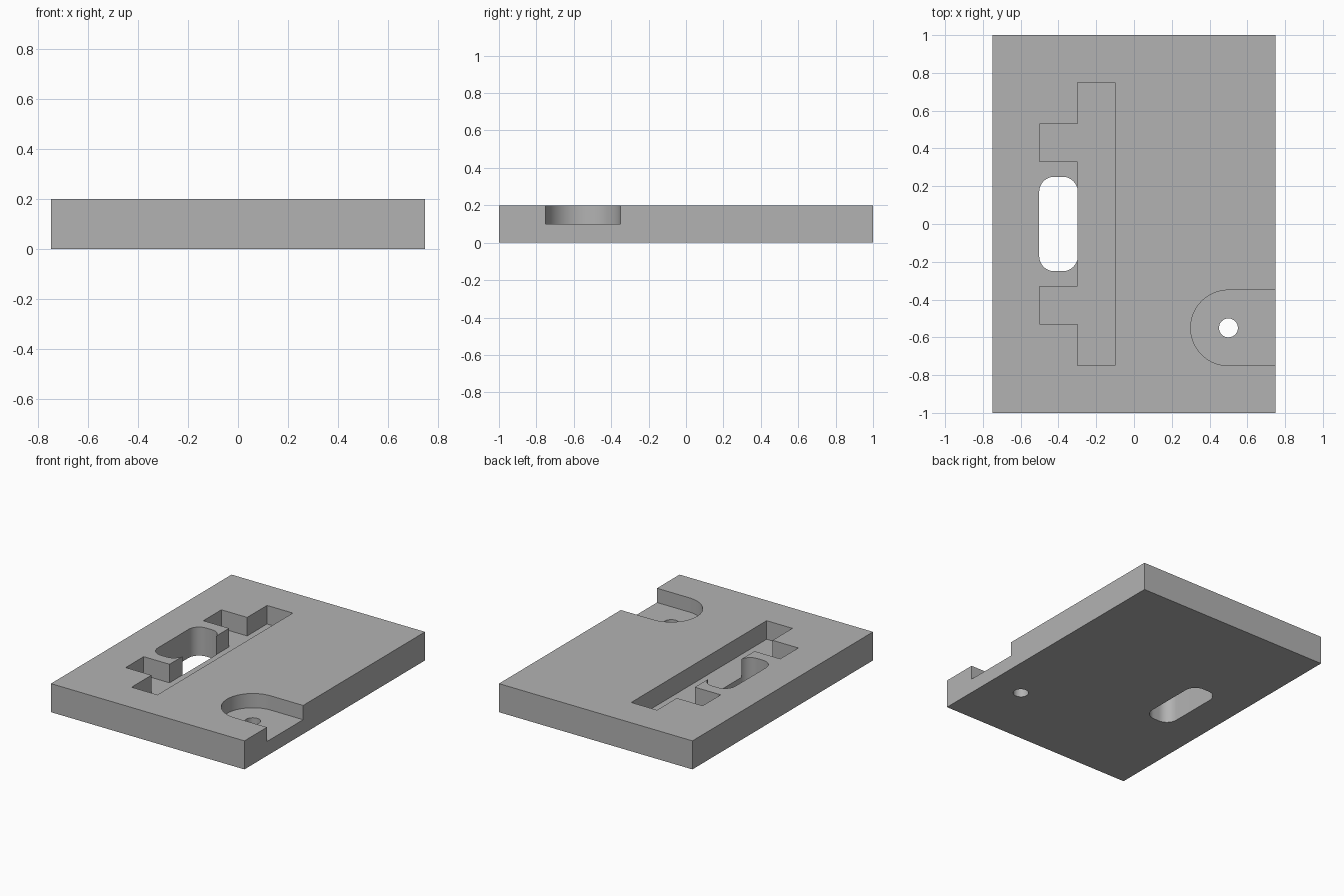
import bpy
import bmesh
from math import cos, sin, pi, radians

if "Cube" in bpy.data.objects:
    bpy.data.objects.remove(bpy.data.objects["Cube"], do_unlink=True)

THICK = 0.2
ABOVE = THICK + 0.1
BELOW = -0.1

grey = bpy.data.materials.new("plain_grey")
grey.use_nodes = True
colour = (0.45, 0.45, 0.45, 1)
grey.diffuse_color = colour
grey.node_tree.nodes["Principled BSDF"].inputs["Base Color"].default_value = colour


def prism(name, outline, z0, z1):
    """Extrude a counter-clockwise outline from z0 to z1."""
    bm = bmesh.new()
    base = bm.faces.new([bm.verts.new((x, y, z0)) for x, y in outline])
    top = bmesh.ops.extrude_face_region(bm, geom=[base])["geom"]
    moved = [v for v in top if isinstance(v, bmesh.types.BMVert)]
    bmesh.ops.translate(bm, verts=moved, vec=(0, 0, z1 - z0))
    bmesh.ops.recalc_face_normals(bm, faces=bm.faces)
    mesh = bpy.data.meshes.new(name)
    bm.to_mesh(mesh)
    bm.free()
    mesh.materials.append(grey)
    obj = bpy.data.objects.new(name, mesh)
    bpy.context.collection.objects.link(obj)
    return obj


def arc(cx, cy, r, start, end, steps):
    angles = [radians(start + (end - start) * i / steps) for i in range(steps + 1)]
    return [(cx + r * cos(a), cy + r * sin(a)) for a in angles]


def rounded_box(x0, x1, y0, y1, r):
    corners = [(x1 - r, y1 - r), (x0 + r, y1 - r), (x0 + r, y0 + r), (x1 - r, y0 + r)]
    return [p for i, (x, y) in enumerate(corners)
            for p in arc(x, y, r, 90 * i, 90 * i + 90, 12)]


# Flat base plate
plate = prism("base_plate", [(-0.75, -1), (0.75, -1), (0.75, 1), (-0.75, 1)], 0, THICK)

# Long pocket with two side notches, mirrored front to back
half = [(-0.1, 0.75), (-0.3, 0.75), (-0.3, 0.53), (-0.5, 0.53), (-0.5, 0.33), (-0.3, 0.33)]
notched = half + [(x, -y) for x, y in reversed(half)]

# Round-ended pocket open at the left edge
open_pocket = arc(0.5, -0.55, 0.2, 90, 270, 48) + [(0.85, -0.75), (0.85, -0.35)]

cutters = [
    prism("notched_pocket_cutter", notched, THICK - 0.13, ABOVE),
    prism("slot_cutter", rounded_box(-0.502, -0.298, -0.25, 0.25, 0.08), BELOW, ABOVE),
    prism("open_pocket_cutter", open_pocket, THICK - 0.1, ABOVE),
    prism("bolt_hole_cutter", arc(0.5, -0.55, 0.05, 0, 360, 48)[:-1], BELOW, ABOVE),
]

# Cut the pockets and through holes
bpy.ops.object.select_all(action="DESELECT")
plate.select_set(True)
bpy.context.view_layer.objects.active = plate
for cutter in cutters:
    cutter.hide_render = True
    mod = plate.modifiers.new(cutter.name, "BOOLEAN")
    mod.operation = "DIFFERENCE"
    mod.solver = "EXACT"
    mod.object = cutter
    bpy.ops.object.modifier_apply(modifier=mod.name)
    bpy.data.objects.remove(cutter, do_unlink=True)

bpy.ops.object.shade_smooth_by_angle(angle=radians(30))
